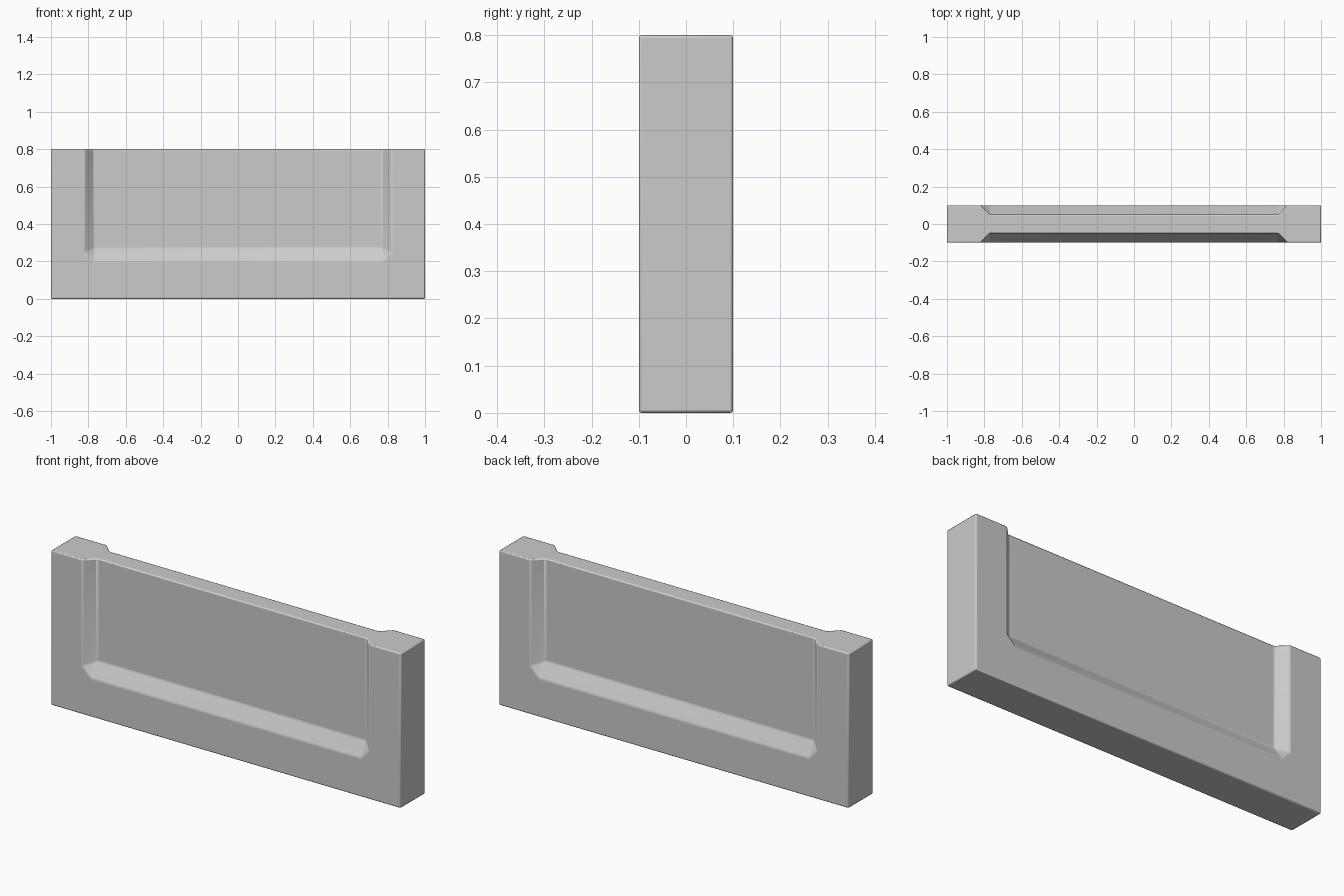
import bpy, bmesh
from math import radians

if "Cube" in bpy.data.objects:
    bpy.data.objects.remove(bpy.data.objects["Cube"])

H, D, R = 0.8, 0.1, 0.05          # height, half depth, recessed half depth
bm = bmesh.new()


def face(points):
    bm.faces.new([bm.verts.new(p) for p in points])


def side(s):
    """One broad side: U-shaped frame, sloped recess border and sunken panel."""
    o = lambda x, z: (x, s * D, z)
    i = lambda x, z: (x, s * R, z)
    # frame: two posts, two lower corners and the bottom rail as one outline
    face([o(-1, 0), o(1, 0), o(1, H), o(.82, H), o(.82, .25), o(.77, .2),
          o(-.77, .2), o(-.82, .25), o(-.82, H), o(-1, H)])
    # slopes
    for m in (-1, 1):
        face([o(m * .82, H), o(m * .82, .25), i(m * .77, .27), i(m * .77, H)])
        face([o(m * .82, .25), o(m * .77, .2), i(m * .77, .27)])
    face([o(-.77, .2), o(.77, .2), i(.77, .27), i(-.77, .27)])
    # sunken panel
    face([i(-.77, .27), i(.77, .27), i(.77, H), i(-.77, H)])


for s in (-1, 1):
    side(s)
    face([(s, -D, 0), (s, D, 0), (s, D, H), (s, -D, H)])      # end caps
face([(-1, -D, 0), (1, -D, 0), (1, D, 0), (-1, D, 0)])        # underside

# top outline
half = [(-1, D), (-.82, D), (-.77, R), (.77, R), (.82, D), (1, D)]
face([(x, -y, H) for x, y in half] + [(x, y, H) for x, y in reversed(half)])

bmesh.ops.remove_doubles(bm, verts=bm.verts, dist=1e-4)
bmesh.ops.recalc_face_normals(bm, faces=bm.faces)
mesh = bpy.data.meshes.new("wall_panel")
bm.to_mesh(mesh)
bm.free()
wall = bpy.data.objects.new("wall_panel", mesh)
bpy.context.collection.objects.link(wall)

# small softened edges
bev = wall.modifiers.new("soft_edges", 'BEVEL')
bev.width = 0.006
bev.segments = 2
bev.limit_method = 'ANGLE'
bev.angle_limit = radians(20)

bpy.context.view_layer.objects.active = wall
wall.select_set(True)
bpy.ops.object.shade_smooth_by_angle(angle=radians(35))
